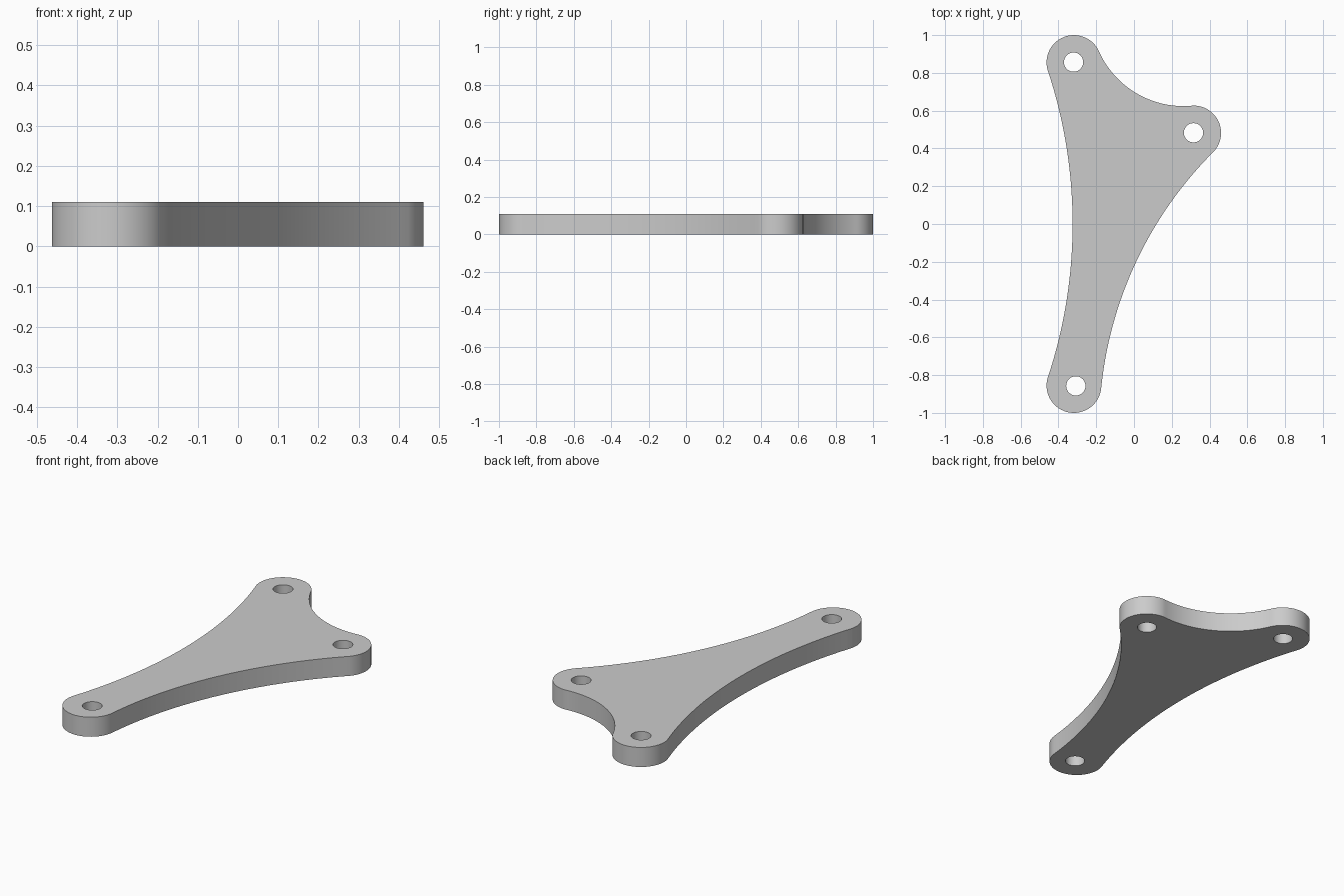
import bpy, bmesh
from math import radians, cos, sin, atan2, pi
from mathutils import Vector

if "Cube" in bpy.data.objects:
    bpy.data.objects.remove(bpy.data.objects["Cube"], do_unlink=True)

THICK, LOBE_R, HOLE_R = 0.11, 0.145, 0.051


def arc(centre, r, a0, a1, n):
    """Points on a circle from angle a0 to a1 (radians)."""
    return [Vector((centre[0] + r * cos(a0 + (a1 - a0) * i / n),
                    centre[1] + r * sin(a0 + (a1 - a0) * i / n)))
            for i in range(n + 1)]


def arc_through(p, q, s, n=40):
    """Inner points of the arc from p through q to s."""
    p, q, s = Vector(p), Vector(q), Vector(s)
    u, v = q - p, s - p
    d = 2 * u.cross(v)
    c = p + Vector((v.y * u.length_squared - u.y * v.length_squared,
                    u.x * v.length_squared - v.x * u.length_squared)) / d
    a0, a1 = (atan2(*(e - c).yx) for e in (p, s))
    sweep = (a1 - a0 + pi) % (2 * pi) - pi
    return arc(c, (p - c).length, a0, a0 + sweep, n)[1:-1]


# Rounded ends, counter-clockwise, joined by concave sides
back = arc((-0.318, 0.855), LOBE_R, radians(22), radians(194), 32)
front = arc((-0.318, -0.855), LOBE_R, radians(166), radians(354), 32)
side = arc((0.316, 0.482), LOBE_R, radians(-42), radians(90), 28)
outline = (back + arc_through(back[-1], (-0.325, 0), front[0])
           + front + arc_through(front[-1], (0, -0.225), side[0])
           + side + arc_through(side[-1], (0, 0.70), back[0]))
holes = [arc(c, HOLE_R, 0, 2 * pi, 32)[:-1]
         for c in ((-0.32, 0.857), (0.315, 0.483), (-0.308, -0.857))]

# Filled flat profile with thickness
curve = bpy.data.curves.new("bracket_plate", "CURVE")
curve.dimensions, curve.fill_mode, curve.extrude = "2D", "BOTH", THICK / 2
for loop in [outline] + holes:
    spline = curve.splines.new("POLY")
    spline.points.add(len(loop) - 1)
    for point, co in zip(spline.points, loop):
        point.co = (co.x, co.y, 0, 1)
    spline.use_cyclic_u = True
plate = bpy.data.objects.new("bracket_plate", curve)
bpy.context.collection.objects.link(plate)

# Turn into a welded mesh standing on the ground
bpy.ops.object.select_all(action="DESELECT")
plate.select_set(True)
bpy.context.view_layer.objects.active = plate
bpy.ops.object.convert(target="MESH")
bm = bmesh.new()
bm.from_mesh(plate.data)
bmesh.ops.remove_doubles(bm, verts=bm.verts, dist=0.0005)
bmesh.ops.recalc_face_normals(bm, faces=bm.faces)
bmesh.ops.translate(bm, verts=bm.verts, vec=(0, 0, THICK / 2))
bm.to_mesh(plate.data)
bm.free()
bpy.ops.object.shade_smooth_by_angle(angle=radians(30))

# Plain grey
grey = bpy.data.materials.new("light_grey")
grey.use_nodes = True
grey.diffuse_color = (0.6, 0.6, 0.6, 1)
grey.node_tree.nodes["Principled BSDF"].inputs["Base Color"].default_value = (0.6, 0.6, 0.6, 1)
plate.data.materials.clear()
plate.data.materials.append(grey)
